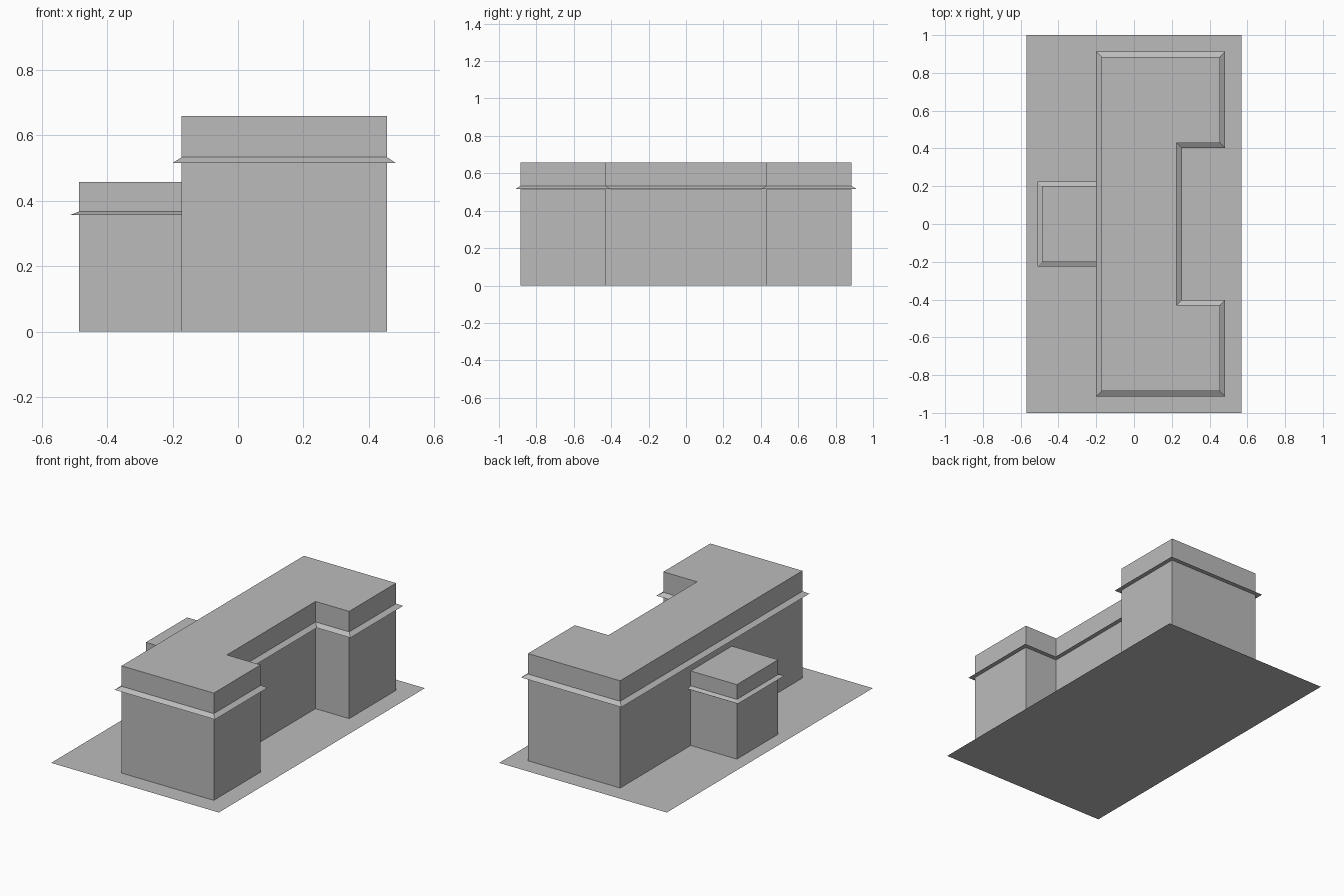
import bpy
import bmesh
from mathutils import Vector

if "Cube" in bpy.data.objects:
    bpy.data.objects.remove(bpy.data.objects["Cube"])

grey = bpy.data.materials.new("plain grey")
grey.diffuse_color = (0.5, 0.5, 0.5, 1)
grey.use_nodes = True
grey.node_tree.nodes["Principled BSDF"].inputs["Base Color"].default_value = grey.diffuse_color


def finish(name, bm):
    mesh = bpy.data.meshes.new(name)
    bm.to_mesh(mesh)
    bm.free()
    mesh.materials.append(grey)
    obj = bpy.data.objects.new(name, mesh)
    bpy.context.collection.objects.link(obj)
    return obj


def block(name, outline, height):
    """Walls and flat roof over a counter-clockwise outline, open underneath."""
    bm = bmesh.new()
    low = [bm.verts.new((x, y, 0)) for x, y in outline]
    top = [bm.verts.new((x, y, height)) for x, y in outline]
    n = len(outline)
    for i in range(n):
        j = (i + 1) % n
        bm.faces.new((low[i], low[j], top[j], top[i]))
    bm.faces.new(top)
    return finish(name, bm)


def eave(name, path, z0, z1, reach, closed=True):
    """Wedge-shaped ledge running along the outside of a square-cornered path."""
    n = len(path)
    pts = [Vector(p) for p in path]

    def normal(i):
        if not closed and not 0 <= i < n - 1:
            return Vector((0, 0))
        d = (pts[(i + 1) % n] - pts[i % n]).normalized()
        return Vector((d.y, -d.x))

    bm = bmesh.new()
    rings = []
    for i, p in enumerate(pts):
        q = p + reach * (normal(i - 1) + normal(i))
        rings.append([bm.verts.new((p.x, p.y, z0)),
                      bm.verts.new((q.x, q.y, z0)),
                      bm.verts.new((p.x, p.y, z1))])
    for i in range(n if closed else n - 1):
        a, b = rings[i], rings[(i + 1) % n]
        bm.faces.new((a[0], b[0], b[1], a[1]))   # flat underside
        bm.faces.new((a[1], b[1], b[2], a[2]))   # sloping top
    return finish(name, bm)


# Ground slab: a single thin sheet
bm = bmesh.new()
bm.faces.new([bm.verts.new((x, y, 0)) for x, y in
              ((-0.57, -1), (0.57, -1), (0.57, 1), (-0.57, 1))])
finish("base_sheet", bm)

# Main C-shaped building with its ledge
half = [(0.455, 0.885), (0.455, 0.43), (0.226, 0.43)]
main = [(-0.172, -0.885)] + [(x, -y) for x, y in half] + half[::-1] + [(-0.172, 0.885)]
block("main_building", main, 0.659)
eave("main_eave", main, 0.515, 0.533, 0.028)

# Small annex on the left side with its ledge on three sides
annex = [(-0.172, 0.2), (-0.486, 0.2), (-0.486, -0.2), (-0.172, -0.2)]
block("annex", annex, 0.458)
eave("annex_eave", annex, 0.357, 0.367, 0.026, closed=False)

# Hairline ridge on the main roof
w = 0.001
for name, x0, x1, y0, y1 in (("ridge_spine", 0.027, 0.027, -0.657, 0.657),
                             ("ridge_front", 0.027, 0.266, -0.657, -0.657),
                             ("ridge_back", 0.027, 0.266, 0.657, 0.657)):
    bm = bmesh.new()
    bm.faces.new([bm.verts.new((x, y, 0.6595)) for x, y in
                  ((x0 - w, y0 - w), (x1 + w, y0 - w), (x1 + w, y1 + w), (x0 - w, y1 + w))])
    finish(name, bm)
